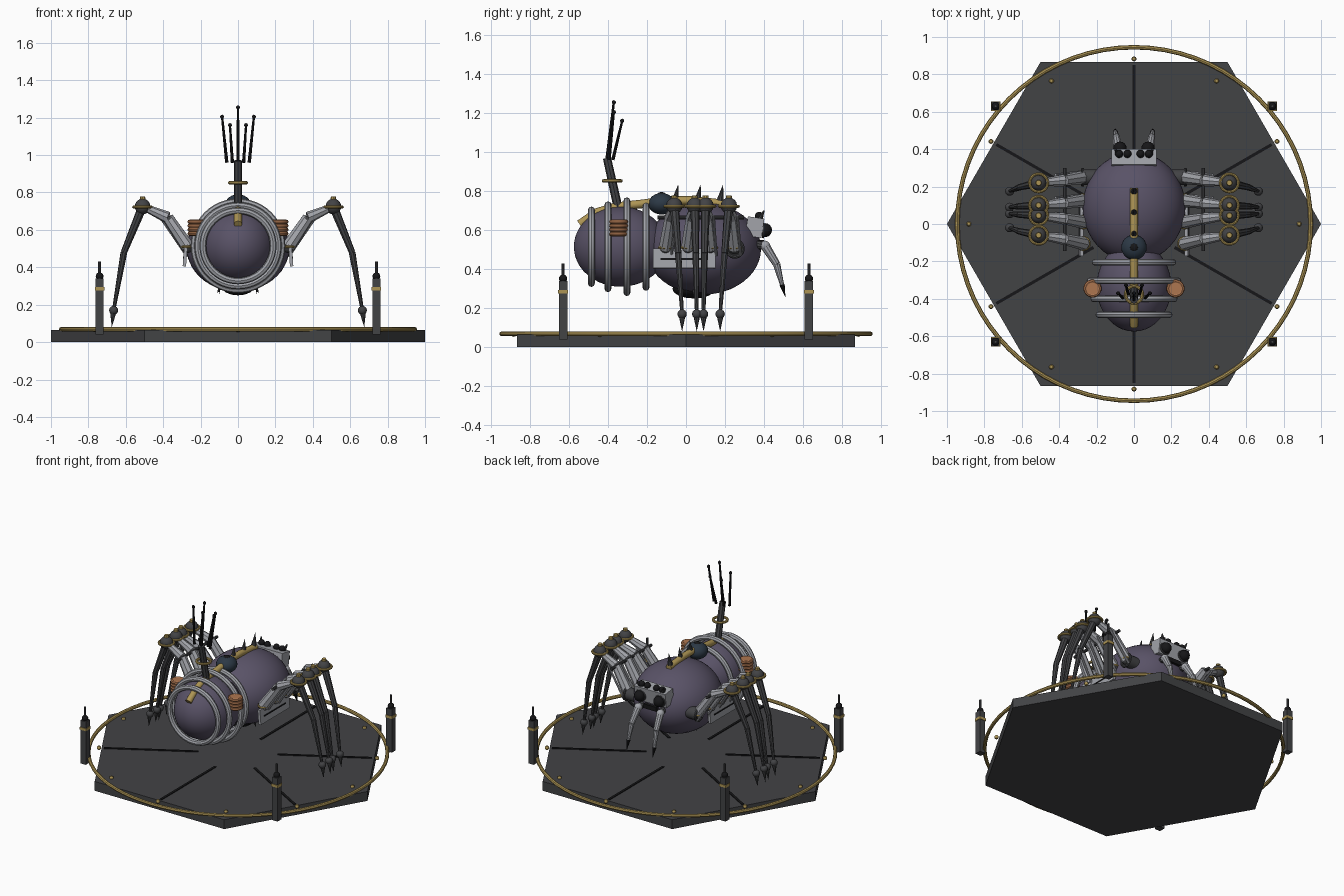
import bpy, math
from mathutils import Vector

if "Cube" in bpy.data.objects:
    bpy.data.objects.remove(bpy.data.objects["Cube"])

def mat(name, c):
    m = bpy.data.materials.new(name)
    m.diffuse_color = (*c, 1)
    m.use_nodes = True
    m.node_tree.nodes["Principled BSDF"].inputs["Base Color"].default_value = m.diffuse_color
    return m

PURPLE = mat("purple_shell", (0.10, 0.085, 0.135))
GOLD = mat("brass", (0.42, 0.30, 0.09))
DARK = mat("dark_iron", (0.055, 0.056, 0.06))
BLACK = mat("black", (0.008, 0.008, 0.009))
STEEL = mat("steel", (0.36, 0.37, 0.40))
COPPER = mat("copper", (0.42, 0.18, 0.08))
NAVY = mat("navy_glass", (0.025, 0.04, 0.06))

def finish(name, m, smooth=True):
    o = bpy.context.object
    o.name = name
    o.data.materials.append(m)
    if smooth:
        bpy.ops.object.shade_smooth_by_angle(angle=math.radians(35))
    return o

def ball(name, loc, r, m, seg=16):
    bpy.ops.mesh.primitive_uv_sphere_add(segments=seg, ring_count=seg // 2, radius=1, location=loc)
    bpy.context.object.scale = r if isinstance(r, tuple) else (r, r, r)
    return finish(name, m)

def shell(name, loc, r):
    bpy.ops.mesh.primitive_ico_sphere_add(subdivisions=4, radius=1, location=loc)
    bpy.context.object.scale = r
    return finish(name, PURPLE)

def rod(name, a, b, r1, r2, m, n=10):
    a, b = Vector(a), Vector(b)
    d = b - a
    bpy.ops.mesh.primitive_cone_add(vertices=n, radius1=r1, radius2=r2, depth=d.length, location=(a + b) / 2)
    bpy.context.object.rotation_euler = d.to_track_quat('Z', 'Y').to_euler()
    return finish(name, m)

def ring(name, loc, R, r, m, rot=(0, 0, 0), n=32):
    bpy.ops.mesh.primitive_torus_add(major_segments=n, minor_segments=8, major_radius=R,
                                     minor_radius=r, location=loc, rotation=rot)
    return finish(name, m)

def box(name, loc, size, m, rot=(0, 0, 0)):
    bpy.ops.mesh.primitive_cube_add(size=1, location=loc, rotation=rot)
    bpy.context.object.scale = size
    return finish(name, m, False)

# hexagonal platform with a brass rim, bolts and grooves
bpy.ops.mesh.primitive_cylinder_add(vertices=6, radius=1, depth=0.065, location=(0, 0, 0.0325),
                                    rotation=(0, 0, math.radians(30)))
finish("platform", DARK, False)
ring("platform_rim", (0, 0, 0.069), 0.945, 0.012, GOLD, n=72)
for i in range(12):
    a = math.radians(30 * i)
    ball("platform_bolt", (0.883 * math.cos(a), 0.883 * math.sin(a), 0.067), 0.014, GOLD, 10)
for i in range(6):
    a = math.radians(30 + 60 * i)
    box("platform_groove", (0.55 * math.cos(a), 0.55 * math.sin(a), 0.066), (0.60, 0.016, 0.008), BLACK, (0, 0, a))

# corner posts
for x in (-0.74, 0.74):
    for y in (-0.63, 0.63):
        box("post", (x, y, 0.19), (0.043, 0.043, 0.30), DARK)
        box("post_band", (x, y, 0.285), (0.05, 0.05, 0.018), GOLD)
        ball("post_cap", (x, y, 0.352), 0.021, BLACK)
        rod("post_tip", (x, y, 0.35), (x, y, 0.43), 0.008, 0.008, DARK)

# body shells and abdomen hoops
shell("thorax", (0, 0.09, 0.505), (0.275, 0.295, 0.235))
shell("abdomen", (0, -0.335, 0.515), (0.20, 0.24, 0.205))
for y, R in ((-0.485, 0.188), (-0.40, 0.215), (-0.303, 0.235), (-0.205, 0.208)):
    ring("abdomen_hoop", (0, y, 0.515), R, 0.018, STEEL, (math.pi / 2, 0, 0), 48)
ball("belly_plate", (0, 0.04, 0.30), (0.09, 0.11, 0.05), BLACK)

# brass spine strip, swept along the back
c = bpy.data.curves.new("spine", 'CURVE')
c.dimensions = '3D'
c.bevel_depth = 0.022
c.bevel_resolution = 2
c.use_fill_caps = True
pts = [(-0.545, 0.63), (-0.46, 0.69), (-0.36, 0.72), (-0.22, 0.735), (-0.1, 0.752), (0.03, 0.752), (0.19, 0.735)]
s = c.splines.new('POLY')
s.points.add(len(pts) - 1)
for p, (y, z) in zip(s.points, pts):
    p.co = (0, y, z, 1)
spine = bpy.data.objects.new("spine_strip", c)
bpy.context.collection.objects.link(spine)
c.materials.append(GOLD)
for y in (-0.055, 0.06, 0.175):
    rod("back_spike", (0, y, 0.75), (0, y + 0.015, 0.835), 0.019, 0, DARK)

# glass dome
ball("back_dome", (0, -0.125, 0.735), (0.068, 0.068, 0.055), NAVY, 24)
ball("dome_lens", (0, -0.125, 0.783), (0.022, 0.022, 0.012), BLACK)

# antenna mast with five aerials
rod("mast", (0, -0.345, 0.70), (0, -0.405, 0.97), 0.023, 0.021, DARK, 8)
ring("mast_collar", (0, -0.378, 0.852), 0.045, 0.009, GOLD)
for bx, by, tx, ty, tz in ((0, -0.405, 0, -0.37, 1.255), (0.06, -0.395, 0.085, -0.37, 1.205),
                           (-0.06, -0.395, -0.085, -0.37, 1.205), (0.03, -0.375, 0.043, -0.327, 1.16),
                           (-0.03, -0.375, -0.043, -0.327, 1.16)):
    rod("aerial", (bx, by, 0.96), (tx, ty, tz), 0.009, 0.006, BLACK, 8)
    ball("aerial_tip", (tx, ty, tz), 0.011, BLACK, 10)

# face block, brow and mouth
box("face_plate", (0, 0.352, 0.615), (0.24, 0.085, 0.10), STEEL, (-0.15, 0, 0))
box("mouth", (0, 0.385, 0.535), (0.10, 0.03, 0.03), BLACK)
for x in (-0.08, -0.035, 0.035, 0.08):
    ball("small_eye", (x, 0.375, 0.672), 0.022, BLACK, 12)

# hips (y), knees (y) and feet (y) of the four legs on each side
LEGS = [(-0.105, -0.06, -0.02), (0.01, 0.045, 0.055), (0.125, 0.10, 0.09), (0.25, 0.22, 0.175)]
for s in (-1, 1):
    # large eyes and fangs
    ball("large_eye", (s * 0.075, 0.405, 0.60), 0.036, BLACK)
    ring("eye_rim", (s * 0.075, 0.395, 0.60), 0.036, 0.006, DARK, (math.pi / 2, 0, 0), 20)
    rod("brow_horn", (s * 0.09, 0.38, 0.66), (s * 0.10, 0.40, 0.70), 0.012, 0.004, DARK)
    rod("fang_arm", (s * 0.07, 0.34, 0.53), (s * 0.085, 0.40, 0.52), 0.022, 0.022, DARK)
    ball("fang_joint", (s * 0.085, 0.405, 0.52), 0.026, STEEL)
    rod("fang_upper", (s * 0.085, 0.405, 0.52), (s * 0.095, 0.465, 0.425), 0.025, 0.019, STEEL)
    rod("fang_lower", (s * 0.095, 0.465, 0.425), (s * 0.10, 0.492, 0.32), 0.019, 0.011, STEEL)
    rod("fang_tip", (s * 0.10, 0.492, 0.32), (s * 0.10, 0.51, 0.255), 0.014, 0, BLACK)

    # copper coils beside the abdomen
    rod("coil_core", (s * 0.222, -0.345, 0.57), (s * 0.222, -0.345, 0.652), 0.035, 0.035, COPPER, 20)
    for i in range(4):
        ring("coil_turn", (s * 0.222, -0.345, 0.58 + 0.021 * i), 0.037, 0.0115, COPPER, n=24)

    # flank plate with slot, and round front hub
    box("flank_plate", (s * 0.283, -0.01, 0.455), (0.018, 0.32, 0.10), STEEL, (0, -s * 0.08, 0))
    box("flank_slot", (s * 0.291, -0.01, 0.452), (0.008, 0.24, 0.009), BLACK)
    rod("flank_hub", (s * 0.20, 0.25, 0.505), (s * 0.275, 0.25, 0.505), 0.042, 0.042, DARK, 20)
    ring("hub_rim", (s * 0.275, 0.25, 0.505), 0.042, 0.009, DARK, (0, math.pi / 2, 0))
    rod("belly_spike", (s * 0.09, 0.04, 0.32), (s * 0.11, 0.04, 0.26), 0.015, 0, DARK)

    for hy, ky, fy in LEGS:
        my = hy * 0.45 + ky * 0.55
        hip, mid, knee = (s * 0.27, hy, 0.51), (s * 0.375, my, 0.665), (s * 0.51, ky, 0.725)
        shin, foot = (s * 0.61, (ky + fy) / 2, 0.48), (s * 0.665, fy, 0.17)
        ball("hip_joint", hip, 0.034, DARK)
        ring("hip_band", hip, 0.032, 0.007, GOLD, n=20)
        # thigh in two tapered pieces with a hinge pin
        rod("thigh_inner", hip, mid, 0.036, 0.030, STEEL, 8)
        rod("thigh_outer", mid, knee, 0.032, 0.018, STEEL, 8)
        rod("hinge_pin", (s * 0.37, my - 0.065, 0.665), (s * 0.37, my + 0.065, 0.665), 0.010, 0.010, DARK)
        rod("thigh_piston", (s * 0.28, hy + 0.03, 0.47), (s * 0.42, my + 0.03, 0.675), 0.007, 0.007, STEEL, 8)
        # knee with brass collar
        ball("knee_joint", knee, 0.042, DARK)
        ring("knee_collar", (s * 0.51, ky, 0.722), 0.048, 0.008, GOLD)
        rod("knee_cap", (s * 0.51, ky, 0.755), (s * 0.51, ky, 0.778), 0.018, 0.014, GOLD)
        # shin, ankle ball and claw
        rod("shin_upper", knee, shin, 0.024, 0.017, DARK, 8)
        rod("shin_lower", shin, foot, 0.018, 0.009, DARK, 8)
        ball("ankle", foot, 0.024, DARK)
        rod("claw", (s * 0.667, fy, 0.16), (s * 0.675, fy, 0.08), 0.017, 0, DARK, 8)
